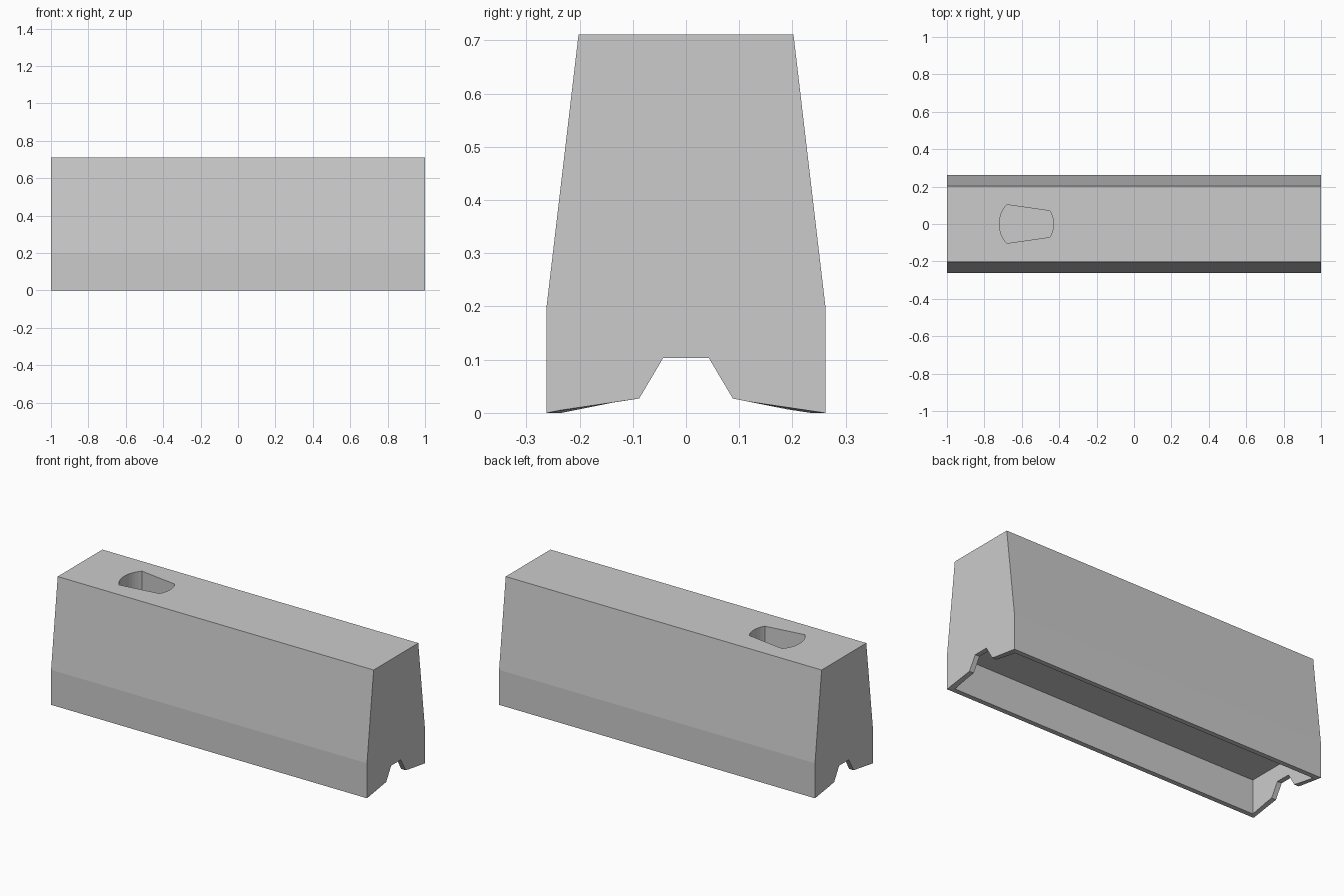
import bpy, bmesh
from math import sin, cos, asin, atan2, hypot

if "Cube" in bpy.data.objects:
    bpy.data.objects.remove(bpy.data.objects["Cube"])


def loft(name, ring_a, ring_b):
    """Closed solid between two matching rings of 3D points."""
    bm = bmesh.new()
    a = [bm.verts.new(p) for p in ring_a]
    b = [bm.verts.new(p) for p in ring_b]
    n = len(a)
    for i in range(n):
        j = (i + 1) % n
        bm.faces.new((a[i], a[j], b[j], b[i]))
    bm.faces.new(a)
    bm.faces.new(b)
    bmesh.ops.recalc_face_normals(bm, faces=bm.faces)
    mesh = bpy.data.meshes.new(name)
    bm.to_mesh(mesh)
    bm.free()
    ob = bpy.data.objects.new(name, mesh)
    bpy.context.collection.objects.link(ob)
    return ob


def cut(target, cutter):
    """Subtract the cutter, then remove it."""
    cutter.hide_render = True
    mod = target.modifiers.new("cut", 'BOOLEAN')
    mod.operation = 'DIFFERENCE'
    mod.solver = 'EXACT'
    mod.object = cutter
    bpy.context.view_layer.objects.active = target
    bpy.ops.object.modifier_apply(modifier=mod.name)
    bpy.data.objects.remove(cutter)


def arc(x_end, x_side, half, steps):
    """Bulged end of the pocket, from +half to -half, bowing out to x_end."""
    sag = abs(x_end - x_side)
    r = (half * half + sag * sag) / (2 * sag)
    s = 1 if x_end > x_side else -1
    top = asin(half / r)
    pts = []
    for i in range(steps + 1):
        t = top - 2 * top * i / steps
        pts.append((x_end - s * r * (1 - cos(t)), r * sin(t)))
    return pts


# Tapered barrier body
half = [(0.262, 0), (0.262, 0.2), (0.202, 0.711)]
profile = half + [(-y, z) for y, z in reversed(half)]
body = loft("barrier_body", *[[(x, y, z) for y, z in profile] for x in (-1, 1)])

# Hollow underside with a thin rim
rect = [(-0.972, -0.234), (0.972, -0.234), (0.972, 0.234), (-0.972, 0.234)]
cut(body, loft("underside_cutter", *[[(x, y, z) for x, y in rect] for z in (-0.1, 0.195)]))


# Stepped drainage notch through each end wall
def notch(x, w):
    right = [(w, -0.05), (w, 0), (0.088, 0.027), (0.043, 0.103)]
    return [(x, y, z) for y, z in right + [(-y, z) for y, z in reversed(right)]]


for s in (-1, 1):
    cut(body, loft("notch_cutter", notch(s * 0.96, 0.223), notch(s * 1.01, 0.271)))

# Tapered pocket with rounded ends in the top
outline = arc(-0.43, -0.45, 0.07, 10) + arc(-0.72, -0.68, 0.103, 12)[::-1]
cut(body, loft("pocket_cutter", *[[(x, y, z) for x, y in outline] for z in (0.47, 0.8)]))
